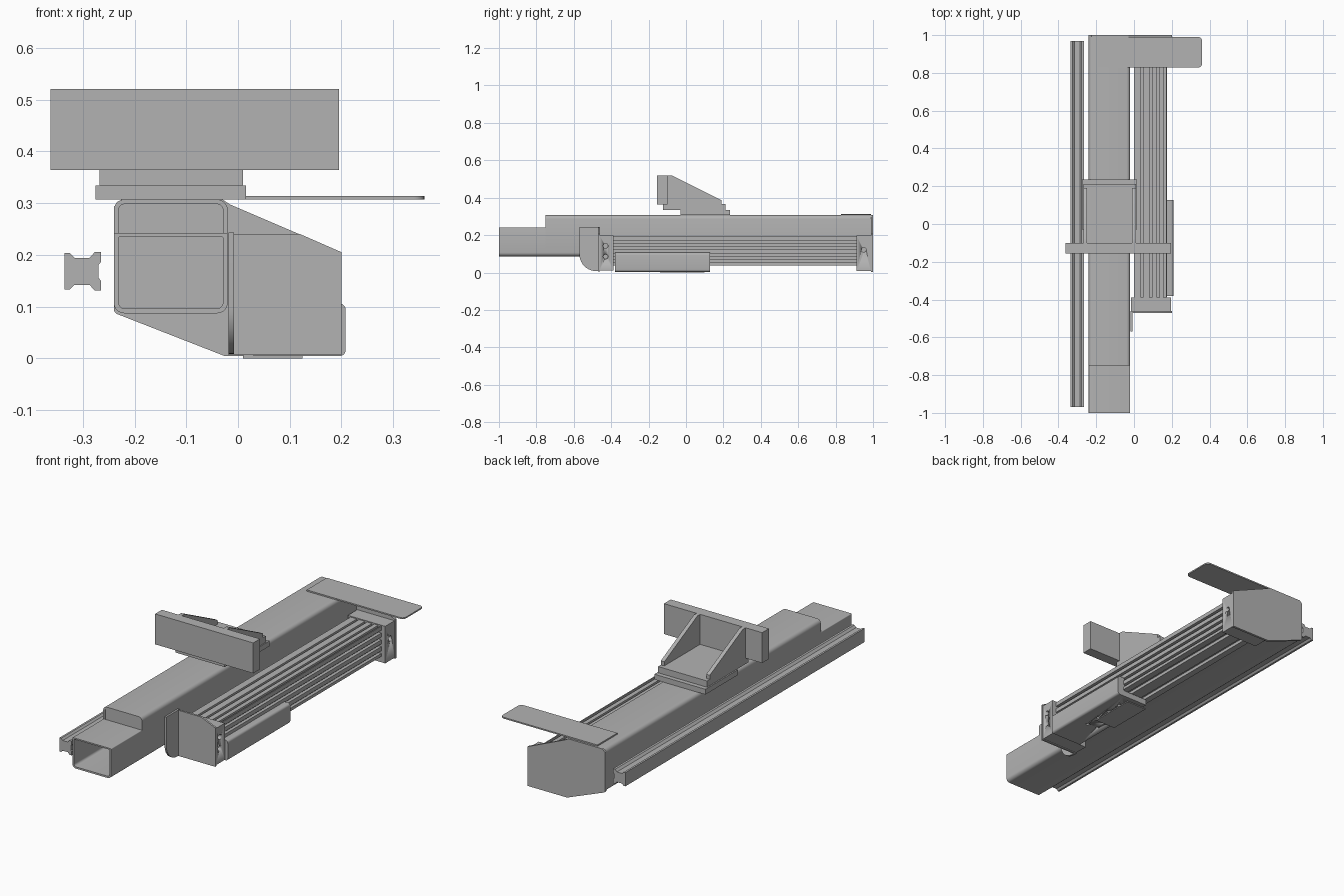
import bpy, bmesh, math
from mathutils import Vector

old = bpy.data.objects.get("Cube")
if old:
    bpy.data.objects.remove(old)

grey = bpy.data.materials.new("plain grey")
grey.use_nodes = True
grey.diffuse_color = (0.45, 0.45, 0.45, 1)
grey.node_tree.nodes["Principled BSDF"].inputs["Base Color"].default_value = (0.45, 0.45, 0.45, 1)

# How a 2D profile point and a depth map to 3D, per extrusion axis
MAP = {"x": lambda p, d: (d, p[0], p[1]),
       "y": lambda p, d: (p[0], d, p[1]),
       "z": lambda p, d: (p[0], p[1], d)}


def finish(name, bm, smooth=True):
    bmesh.ops.recalc_face_normals(bm, faces=bm.faces)
    mesh = bpy.data.meshes.new(name)
    bm.to_mesh(mesh)
    bm.free()
    mesh.materials.append(grey)
    ob = bpy.data.objects.new(name, mesh)
    bpy.context.collection.objects.link(ob)
    if smooth:
        bpy.ops.object.select_all(action="DESELECT")
        bpy.context.view_layer.objects.active = ob
        ob.select_set(True)
        bpy.ops.object.shade_smooth_by_angle(angle=math.radians(30))
    return ob


def prism(name, pts, axis, a, b):
    """Extrude a closed profile from a to b."""
    bm = bmesh.new()
    lo, hi = [[bm.verts.new(MAP[axis](p, d)) for p in pts] for d in (a, b)]
    n = len(pts)
    for i in range(n):
        j = (i + 1) % n
        bm.faces.new((lo[i], lo[j], hi[j], hi[i]))
    bm.faces.new(lo)
    bm.faces.new(hi)
    return finish(name, bm)


def tube(name, outer, inner, a, b):
    """Hollow extrusion along y between two matching loops."""
    bm = bmesh.new()
    rings = [[bm.verts.new((p[0], d, p[1])) for p in loop]
             for loop, d in ((outer, a), (outer, b), (inner, b), (inner, a))]
    n = len(outer)
    for k in range(4):
        r, s = rings[k], rings[(k + 1) % 4]
        for i in range(n):
            j = (i + 1) % n
            bm.faces.new((r[i], r[j], s[j], s[i]))
    return finish(name, bm)


def rounded(u0, u1, v0, v1, radii, seg=5):
    """Rectangle with radii for bottom-left, bottom-right, top-right, top-left."""
    if not isinstance(radii, tuple):
        radii = (radii,) * 4
    pts = []
    corners = ((u0, v0, 1, 1), (u1, v0, -1, 1), (u1, v1, -1, -1), (u0, v1, 1, -1))
    for k, ((u, v, su, sv), r) in enumerate(zip(corners, radii)):
        if r == 0:
            pts.append((u, v))
            continue
        for i in range(seg + 1):
            t = math.pi * (1 + k / 2 + i / seg / 2)
            pts.append((u + su * r + r * math.cos(t), v + sv * r + r * math.sin(t)))
    return pts


def box(name, x0, x1, y0, y1, z0, z1):
    return prism(name, rounded(x0, x1, z0, z1, 0), "y", y0, y1)


def drill(ob, axis, spots, radius, a, b):
    """Cut round holes at the given profile positions."""
    for u, v in spots:
        ring = [(u + radius * math.cos(i * math.tau / 16),
                 v + radius * math.sin(i * math.tau / 16)) for i in range(16)]
        cutter = prism("hole_cutter", ring, axis, a, b)
        mod = ob.modifiers.new("hole", "BOOLEAN")
        mod.operation, mod.solver, mod.object = "DIFFERENCE", "EXACT", cutter
        bpy.context.view_layer.objects.active = ob
        bpy.ops.object.modifier_apply(modifier=mod.name)
        bpy.data.objects.remove(cutter)


# Main square tube, with its lower tongue at the front
tube("main_tube", rounded(-0.24, -0.02, 0.087, 0.307, 0.02),
     rounded(-0.231, -0.029, 0.096, 0.298, 0.012), -0.75, 0.99)
tube("lower_tongue", rounded(-0.24, -0.02, 0.087, 0.242, (0.02, 0.02, 0.004, 0.004)),
     rounded(-0.231, -0.029, 0.096, 0.235, (0.012, 0.012, 0.003, 0.003)), -1, -0.75)
box("step_cover", -0.232, -0.028, -0.745, -0.738, 0.235, 0.3)

# Back end plate and its bracket
prism("end_plate", [(-0.24, 0.092), (-0.235, 0.086), (-0.025, 0.004), (0.2, 0.004),
                    (0.2, 0.205), (-0.015, 0.297), (-0.03, 0.307), (-0.225, 0.307),
                    (-0.24, 0.293)], "y", 0.988, 1)
back = box("back_bracket", -0.015, 0.197, 0.912, 0.988, 0.008, 0.198)
drill(back, "x", [(0.95, 0.122)], 0.013, 0.17, 0.22)

# Front bracket: block, face plate and curved side flange
front = box("front_bracket", -0.015, 0.197, -0.462, -0.388, 0.01, 0.198)
drill(front, "x", [(-0.43, 0.085), (-0.43, 0.143)], 0.013, 0.17, 0.22)
prism("front_plate", [(-0.018, 0.006), (0.2, 0.006), (0.2, 0.205), (0.12, 0.24),
                      (-0.018, 0.24)], "y", -0.47, -0.46)
prism("side_flange", rounded(-0.57, -0.462, 0.008, 0.243, (0.09, 0, 0, 0), 10),
      "x", -0.018, -0.008)

# Slotted rail: grooves cut into the top, side and bottom edges of the profile
X0, X1, Z0, Z1, DEPTH = 0.0, 0.175, 0.038, 0.193, 0.016
profile = [(X0, Z0)]
for x in (0.045, 0.13):
    profile += [(x - 0.012, Z0), (x - 0.012, Z0 + DEPTH), (x + 0.012, Z0 + DEPTH), (x + 0.012, Z0)]
profile.append((X1, Z0))
for z in (0.06, 0.095, 0.13, 0.165):
    profile += [(X1, z - 0.007), (X1 - DEPTH, z - 0.007), (X1 - DEPTH, z + 0.007), (X1, z + 0.007)]
profile.append((X1, Z1))
for x in (0.163, 0.128, 0.088, 0.042):
    profile += [(x + 0.006, Z1), (x + 0.006, Z1 - DEPTH), (x - 0.006, Z1 - DEPTH), (x - 0.006, Z1)]
profile.append((X0, Z1))
prism("slotted_rail", profile, "y", -0.39, 0.915)

# Sliding carriage wrapped round the lower corner of the rail
prism("carriage_side", rounded(0.168, 0.208, 0.004, 0.106, (0, 0.012, 0.012, 0)),
      "y", -0.38, 0.127)
base = box("carriage_base", 0.03, 0.175, -0.38, 0.127, 0.004, 0.034)
drill(base, "z", [(x, y) for x in (0.07, 0.13) for y in (-0.2, -0.12, -0.04, 0.04)],
      0.008, -0.01, 0.015)
box("carriage_pad", 0.01, 0.125, -0.14, 0.1, 0, 0.006)

# Separate guide rail with a waisted section
guide = [(-0.335, 0.133), (-0.325, 0.133), (-0.316, 0.142), (-0.287, 0.142),
         (-0.277, 0.131), (-0.265, 0.131), (-0.265, 0.15)]
guide += [(-0.27, 0.156)]
guide += [(x, 0.336 - z) for x, z in reversed(guide)]
prism("guide_rail", guide, "y", -0.97, 0.97)

# Thin flag plate on the back end
prism("flag_plate", rounded(-0.19, 0.36, 0.828, 0.99, (0, 0.02, 0.02, 0)), "z", 0.307, 0.314)

# Gusseted mount on top of the tube
box("mount_base", -0.275, 0.015, -0.03, 0.235, 0.307, 0.334)
box("mount_floor", -0.268, 0.01, -0.122, 0.212, 0.334, 0.366)
box("mount_bar", -0.362, 0.195, -0.155, -0.1, 0.364, 0.52)
for side, x in (("right", -0.268), ("left", -0.01)):
    prism(side + "_gusset", [(-0.102, 0.364), (0.19, 0.364), (0.19, 0.387),
                             (-0.078, 0.52), (-0.102, 0.52)], "x", x, x + 0.02)
